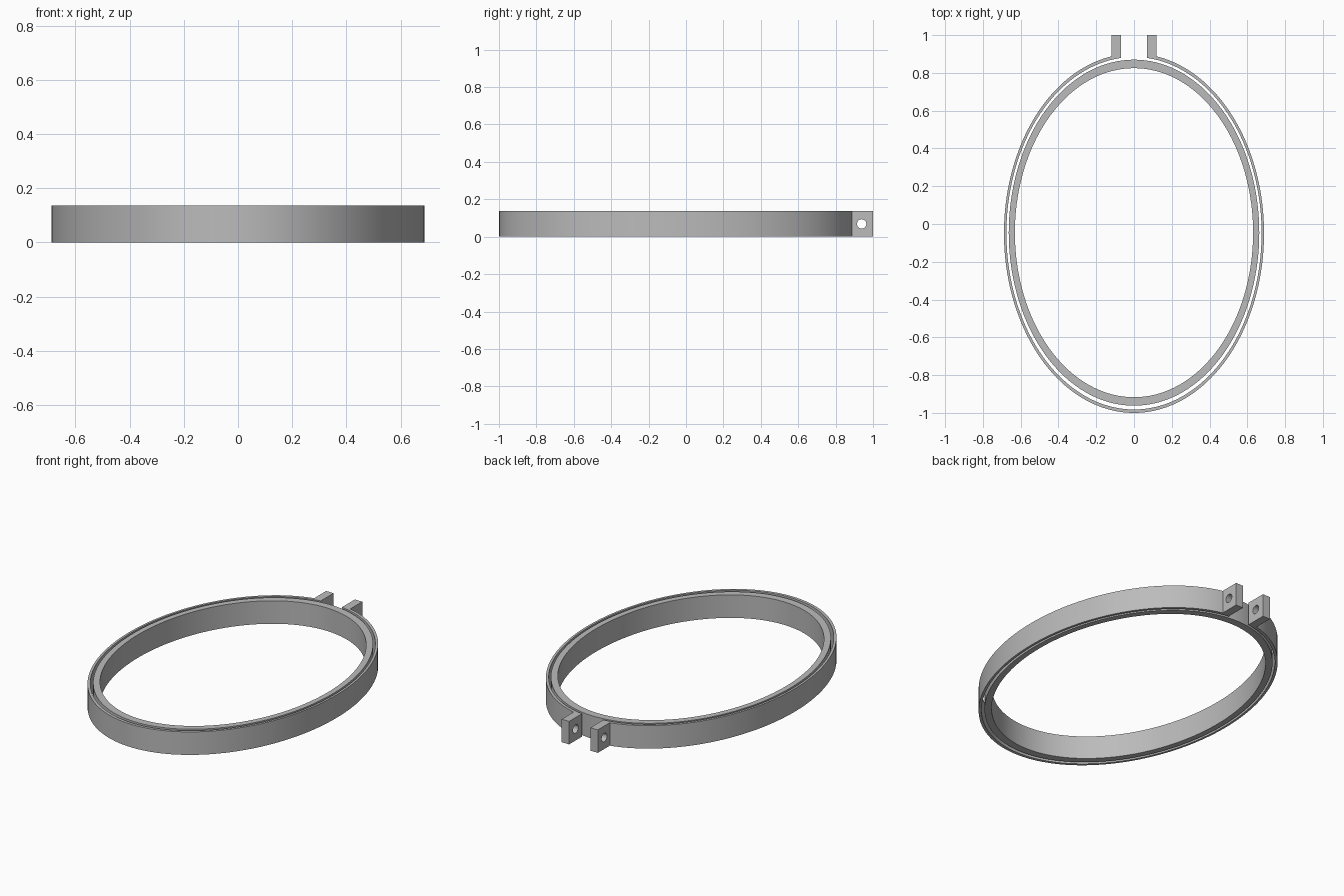
import bpy, bmesh, math
from mathutils import Matrix

if "Cube" in bpy.data.objects:
    bpy.data.objects.remove(bpy.data.objects["Cube"])

HEIGHT = 0.137
SEGMENTS = 144
GAP = 0.07          # half the opening between the lugs
ASPECT = 0.724      # width of the hoops compared with their length

grey = bpy.data.materials.new("plain grey")
grey.use_nodes = True
colour = (0.5, 0.5, 0.5, 1)
grey.diffuse_color = colour
grey.node_tree.nodes["Principled BSDF"].inputs["Base Color"].default_value = colour


def solid_strip(name, outer, inner, depth, closed, matrix):
    """Extrude the flat band between two matching outlines."""
    bm = bmesh.new()
    rows = [[bm.verts.new((x, y, z)) for x, y in line]
            for line, z in ((outer, 0), (outer, depth), (inner, depth), (inner, 0))]
    count = len(outer)
    for i in range(count if closed else count - 1):
        j = (i + 1) % count
        for k in range(4):
            a, b = rows[k], rows[(k + 1) % 4]
            bm.faces.new((a[i], a[j], b[j], b[i]))
    if not closed:
        for i in (0, -1):
            bm.faces.new([row[i] for row in rows])
    bmesh.ops.transform(bm, matrix=matrix, verts=bm.verts)
    bmesh.ops.recalc_face_normals(bm, faces=bm.faces)
    mesh = bpy.data.meshes.new(name)
    bm.to_mesh(mesh)
    bm.free()
    mesh.materials.append(grey)
    obj = bpy.data.objects.new(name, mesh)
    bpy.context.collection.objects.link(obj)
    bpy.ops.object.select_all(action="DESELECT")
    obj.select_set(True)
    bpy.context.view_layer.objects.active = obj
    bpy.ops.object.shade_smooth_by_angle(angle=math.radians(30))
    return obj


def ellipse(radius, opening=0.0):
    """Oval starting and ending at the back, optionally left open there."""
    rx = radius * ASPECT
    start = math.asin(opening / rx)
    steps = SEGMENTS if opening == 0 else SEGMENTS + 1
    pts = []
    for i in range(steps):
        t = start + (2 * math.pi - 2 * start) * i / SEGMENTS
        pts.append((rx * math.sin(t), radius * math.cos(t)))
    return pts


# Closed inner hoop
solid_strip("inner_hoop", ellipse(0.916), ellipse(0.871), HEIGHT, True,
            Matrix.Translation((0, -0.046, 0)))

# Thin split outer hoop
solid_strip("outer_hoop", ellipse(0.951, GAP), ellipse(0.933, GAP), HEIGHT, False,
            Matrix.Translation((0, -0.049, 0)))

# Clamping lugs, each a square plate with a round screw hole
LUG_START, LUG_THICKNESS, HOLE = 0.878, 0.049, 0.025
half_y, half_z = (1 - LUG_START) / 2, HEIGHT / 2
directions = [(math.cos(math.tau * i / 32), math.sin(math.tau * i / 32)) for i in range(32)]
square = [(c * half_y / max(abs(c), abs(s)), s * half_z / max(abs(c), abs(s)))
          for c, s in directions]
hole = [(c * HOLE, s * HOLE) for c, s in directions]
# Local x, y, z become world y, z, x
stand = Matrix(((0, 0, 1, 0), (1, 0, 0, 0), (0, 1, 0, 0), (0, 0, 0, 1)))
for name, x in (("left_lug", GAP), ("right_lug", -GAP - LUG_THICKNESS)):
    solid_strip(name, square, hole, LUG_THICKNESS, True,
                Matrix.Translation((x, 1 - half_y, half_z)) @ stand)
